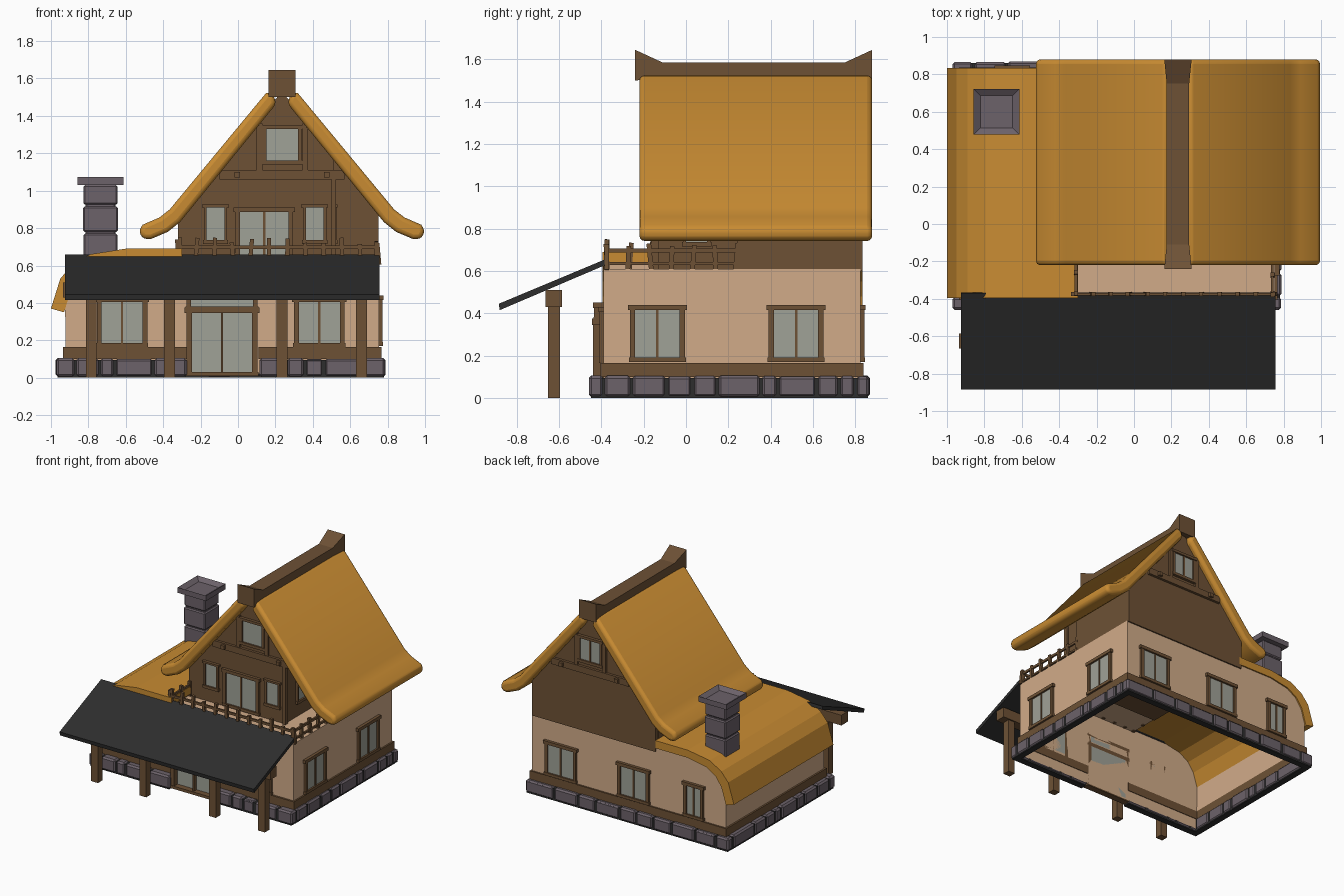
import bpy, bmesh, math, random
from mathutils import Vector, Matrix

if "Cube" in bpy.data.objects:
    bpy.data.objects.remove(bpy.data.objects["Cube"])
random.seed(4)


def mat(name, r, g, b):
    m = bpy.data.materials.new(name)
    m.diffuse_color = (r, g, b, 1)
    m.use_nodes = True
    m.node_tree.nodes["Principled BSDF"].inputs["Base Color"].default_value = m.diffuse_color
    return m


STONE = mat("stone", 0.150, 0.122, 0.142)
THATCH = mat("thatch", 0.58, 0.26, 0.032)
WOOD = mat("wood", 0.155, 0.083, 0.036)
PLASTER = mat("plaster", 0.64, 0.41, 0.25)
GLASS = mat("glass", 0.35, 0.36, 0.31)
SLATE = mat("slate", 0.027, 0.027, 0.027)


def finish(name, bm, material, bevel=0, seg=1, smooth=False):
    bmesh.ops.recalc_face_normals(bm, faces=bm.faces)
    me = bpy.data.meshes.new(name)
    bm.to_mesh(me)
    bm.free()
    ob = bpy.data.objects.new(name, me)
    bpy.context.collection.objects.link(ob)
    me.materials.append(material)
    if bevel:
        md = ob.modifiers.new("bevel", 'BEVEL')
        md.width, md.segments, md.limit_method = bevel, seg, 'ANGLE'
        md.angle_limit = math.radians(50)
    if smooth:
        bpy.ops.object.select_all(action='DESELECT')
        ob.select_set(True)
        bpy.context.view_layer.objects.active = ob
        bpy.ops.object.shade_smooth_by_angle(angle=math.radians(50))
    return ob


def box(bm, x0, x1, y0, y1, z0, z1, tilt=None):
    c = Vector(((x0 + x1) / 2, (y0 + y1) / 2, (z0 + z1) / 2))
    m = Matrix.Translation(c) @ (tilt or Matrix()) @ Matrix.Diagonal((abs(x1 - x0), abs(y1 - y0), abs(z1 - z0), 1))
    bmesh.ops.create_cube(bm, size=1, matrix=m)


def prism(bm, pts, a, b, axis='y'):
    """Extrude a closed profile (u, z) from a to b along the axis."""
    put = (lambda u, z, d: (u, d, z)) if axis == 'y' else (lambda u, z, d: (d, u, z))
    A = [bm.verts.new(put(u, z, a)) for u, z in pts]
    B = [bm.verts.new(put(u, z, b)) for u, z in pts]
    n = len(pts)
    bm.faces.new(A)
    bm.faces.new(B[::-1])
    for i in range(n):
        bm.faces.new((A[i], B[i], B[(i + 1) % n], A[(i + 1) % n]))


def side_box(bm, side, u0, u1, d0, d1, v0, v1):
    """Box on a wall: u along it, d outwards from it, v up."""
    face, plane = side
    if face == 'front':
        box(bm, u0, u1, plane - d1, plane - d0, v0, v1)
    elif face == 'back':
        box(bm, u0, u1, plane + d0, plane + d1, v0, v1)
    else:
        box(bm, plane + d0, plane + d1, u0, u1, v0, v1)


def window(name, side, u, v0, v1, w, panes=2, depth=0.018, f=0.025):
    """Timber frame with sill and lintel, and glass panes."""
    fr, gl = bmesh.new(), bmesh.new()
    a, b = u - w / 2, u + w / 2
    side_box(fr, side, a - 0.01, b + 0.01, 0, depth + 0.005, v1 - f, v1)
    side_box(fr, side, a - 0.005, b + 0.005, 0, depth + 0.003, v0, v0 + 0.022)
    for e in (a, b - f):
        side_box(fr, side, e, e + f, 0, depth, v0, v1)
    p = (w - 2 * f) / panes
    for i in range(1, panes):
        m = a + f + i * p
        side_box(fr, side, m - 0.006, m + 0.006, 0, depth * 0.8, v0, v1)
    side_box(gl, side, a + f, b - f, 0, 0.008, v0 + 0.02, v1 - f)
    finish(name + "_frame", fr, WOOD)
    finish(name + "_glass", gl, GLASS)


# stone footing: dark core with separate blocks, gap at the door
core, blocks = bmesh.new(), bmesh.new()
X0, X1, Y0, Y1 = -0.975, 0.79, -0.46, 0.87
runs = [('x', X0, -0.27, Y0), ('x', 0.11, X1, Y0), ('x', X0, X1, Y1 - 0.07),
        ('y', Y0 + 0.07, Y1 - 0.07, X0), ('y', Y0 + 0.07, Y1 - 0.07, X1 - 0.07)]
for ax, a, b, c in runs:
    q = a
    if ax == 'x':
        box(core, a + .012, b - .012, c + .01, c + .06, 0, 0.094)
    else:
        box(core, c + .01, c + .06, a - .02, b + .02, 0, 0.094)
    while q < b - 0.01:
        e = q + random.uniform(0.07, 0.22)
        if b - e < 0.06:
            e = b
        j = random.uniform(0, 0.006)
        lo, hi = q + 0.004, e - 0.004
        if ax == 'x':
            box(blocks, lo, hi, c + j, c + 0.07 - j, 0.005, 0.106 - j)
        else:
            box(blocks, c + j, c + 0.07 - j, lo, hi, 0.005, 0.106 - j)
        q = e
finish("footing_core", core, SLATE)
finish("footing_stones", blocks, STONE, bevel=0.012)

# ground floor walls: hollow shell, open below and under the side thatch
bm = bmesh.new()
prism(bm, [(-.92, .02), (.755, .02), (.755, .61), (-.32, .61), (-.32, .68), (-.62, .665),
           (-.8, .62), (-.88, .55), (-.925, .44)], -0.39, 0.825)
bmesh.ops.recalc_face_normals(bm, faces=bm.faces)
gone = [f for f in bm.faces if f.normal.z < -0.9 or (f.calc_center_median().x < -0.4 and f.normal.z > 0.1)]
bmesh.ops.delete(bm, geom=gone, context='FACES')
finish("ground_floor_walls", bm, PLASTER)

# timber skirting
bm = bmesh.new()
for a, b in ((-.935, -.27), (.11, .767)):
    box(bm, a, b, -.405, -.385, .1, .165)
box(bm, -.935, .767, .82, .838, .1, .165)
for x in (-.935, .75):
    box(bm, x, x + .017, -.405, .838, .1, .165)
finish("skirting", bm, WOOD)

# upper storey with a notch at the front right for the balcony
bm = bmesh.new()
prism(bm, [(-.32, .6), (.51, .6), (.51, 1.2), (.235, 1.53), (-.32, .87)], -0.15, 0.8)
prism(bm, [(-.319, .601), (.75, .601), (.75, .91), (.235, 1.53), (-.319, .87)], 0.24, 0.835)
finish("upper_storey_walls", bm, WOOD)

# gable timbers, front and back
bm = bmesh.new()
for s in (('front', -.15), ('back', .835)):
    side_box(bm, s, -.1, .57, 0, .02, 1.06, 1.11)
    for u in (.1, .345):
        side_box(bm, s, u, u + .03, 0, .016, 1.11, 1.36)
    for u in (-.02, .46):
        side_box(bm, s, u, u + .03, 0, .04, 1.07, 1.1)
box(bm, .5, .525, -.165, -.13, .61, 1.1)
finish("gable_timbers", bm, WOOD)

# windows and doors
F, R, B = ('front', -.39), ('right', .755), ('back', .825)
UF, UB = ('front', -.15), ('back', .835)
for n, u in (("left", -.62), ("right", .435)):
    window("front_window_" + n, F, u, .165, .43, .27)
for i, y in enumerate((-.135, .52)):
    window("side_window_%d" % i, R, y, .17, .44, .26)
for i, (x, w, k) in enumerate(((.5, .27, 2), (-.13, .27, 2), (-.65, .17, 2))):
    window("back_window_%d" % i, B, x, .17, .44, w, k)
window("front_door", F, -.085, .01, .375, .38, 2, .05, .03)
window("door_transom", F, -.085, .36, .45, .38, 1, .045, .025)
window("balcony_door", UF, .14, .62, .91, .31)
for n, u in (("left", -.12), ("right", .41)):
    window("upper_window_" + n, UF, u, .715, .925, .125, 1, f=.015)
window("upper_side_window", ('right', .51), .05, .715, .925, .13, 1, f=.015)
for n, s in (("front", UF), ("back", UB)):
    window("attic_window_" + n, s, .237, 1.14, 1.35, .21, 1 + (n == "back"), f=.02)

# main thatch: thick rounded slope with a kicked-out eave, mirrored on the ridge
bm = bmesh.new()
half = [(.05, 1.525), (.085, 1.522), (.60, .90), (.655, .857), (.745, .818), (.765, .785), (.745, .742),
        (.70, .742), (.61, .78), (.545, .832), (.03, 1.465)]
for sgn in (1, -1):
    prism(bm, [(.235 + sgn * s, z) for s, z in half], -0.22, 0.88)
finish("main_thatch", bm, THATCH, bevel=0.024, seg=3, smooth=True)

# ridge cap with upturned, wider ends
bm = bmesh.new()
prism(bm, [(-.24, 1.50), (-.11, 1.515), (.75, 1.515), (.88, 1.50), (.88, 1.645), (.75, 1.585), (-.11, 1.585),
           (-.24, 1.645)], .175, .295, 'x')
for v in bm.verts:
    if v.co.y < -.2 or v.co.y > .8:
        v.co.x = .235 + (v.co.x - .235) * 1.22
finish("ridge_cap", bm, WOOD)

# curved thatch over the left side
bm = bmesh.new()
prism(bm, [(-.3, .69), (-.6, .69), (-.79, .66), (-.89, .60), (-.95, .53), (-1.0, .37), (-.93, .35),
           (-.89, .48), (-.84, .55), (-.76, .60), (-.6, .63), (-.3, .63)], -.395, .835)
finish("side_thatch", bm, THATCH)

# chimney
bm = bmesh.new()
for h, z0, z1 in ((.09, .5, .77), (.093, .78, .915), (.09, .925, 1.03), (.08, .5, 1.03)):
    box(bm, -.735 - h, -.735 + h, .6 - h, .6 + h, z0, z1)
finish("chimney_shaft", bm, STONE, bevel=.008)
bm = bmesh.new()
box(bm, -.857, -.613, .478, .722, 1.03, 1.072)
top = max(bm.faces, key=lambda f: f.calc_center_median().z)
bmesh.ops.inset_individual(bm, faces=[top], thickness=.05)
bmesh.ops.translate(bm, verts=top.verts, vec=(0, 0, -.025))
finish("chimney_cap", bm, STONE)

# porch
bm = bmesh.new()
prism(bm, [(-.365, .635), (-.37, .66), (-.885, .445), (-.88, .415)], -.925, .757, 'x')
finish("porch_roof", bm, SLATE)
bm = bmesh.new()
for x in (-.785, -.367, .235, .66):
    box(bm, x - .029, x + .029, -.652, -.596, 0, .45)
box(bm, -.935, .745, -.665, -.585, .43, .51)
finish("porch_posts", bm, WOOD)

# balcony railing: crooked pickets and two rails on each run
bm = bmesh.new()
for ax, a, b, c in (('x', -.32, .75, -.375), ('y', -.375, .24, .74), ('y', -.375, -.15, -.31)):
    for z, h in ((.628, .014), (.688, .018)):
        if ax == 'x':
            box(bm, a, b, c - .007, c + .007, z, z + h)
        else:
            box(bm, c - .007, c + .007, a, b, z, z + h)
    n = max(2, round((b - a) / .095))
    for i in range(n + 1):
        p = a + (b - a) * i / n
        x, y = (p, c) if ax == 'x' else (c, p)
        tilt = Matrix.Rotation(random.uniform(-.1, .1), 4, 'Y' if ax == 'x' else 'X')
        box(bm, x - .011, x + .011, y - .011, y + .011, .605, random.uniform(.715, .75), tilt)
finish("balcony_railing", bm, WOOD)
